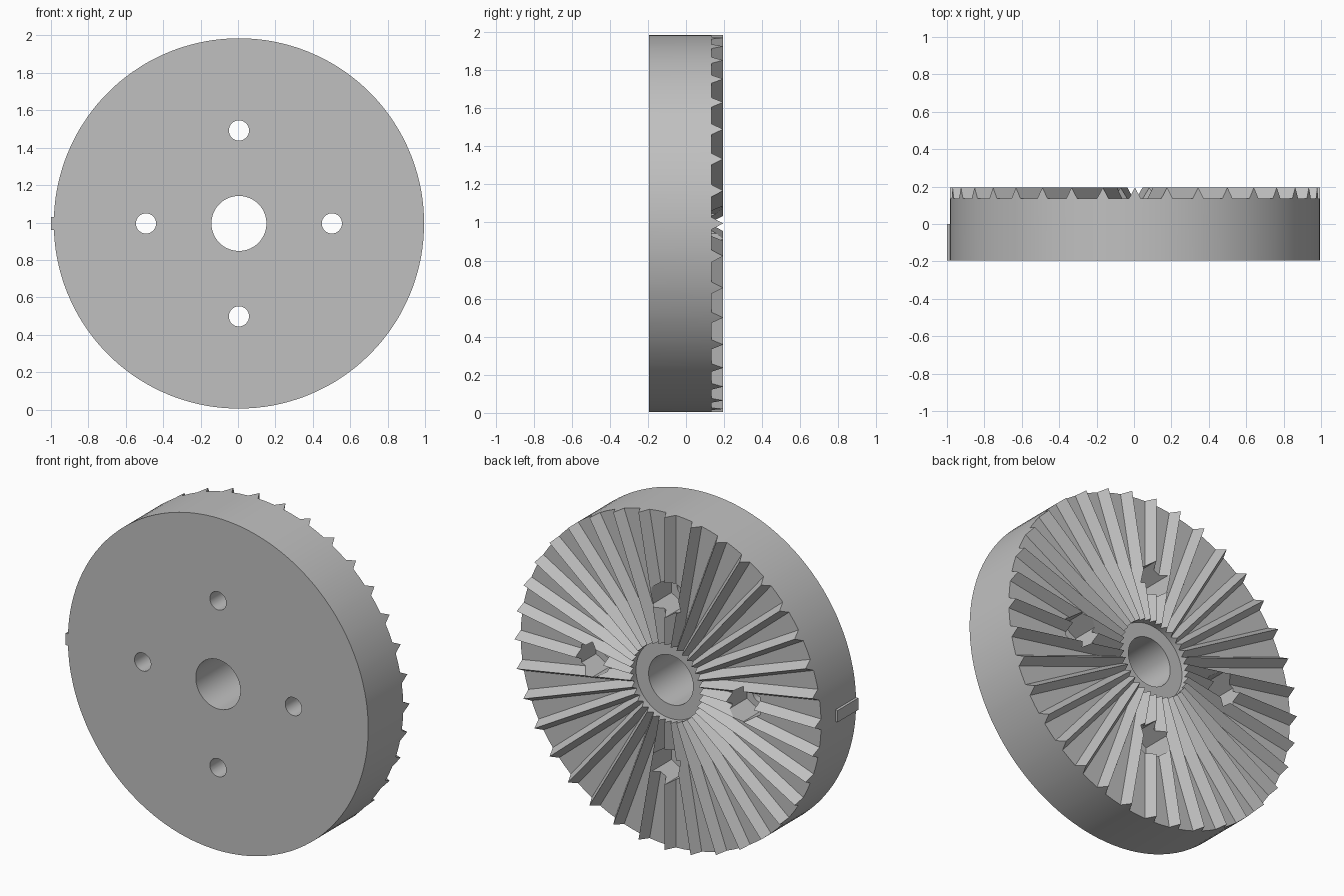
import bpy
import bmesh
from math import sin, cos, pi, radians, sqrt
from mathutils import Matrix, Vector

if "Cube" in bpy.data.objects:
    bpy.data.objects.remove(bpy.data.objects["Cube"], do_unlink=True)

# Main dimensions
CX, CZ = 0.005, 0.995
RADIUS, RING, BORE = 0.99, 0.23, 0.147
FRONT, FLOOR, RIDGE = -0.195, 0.135, 0.06
HALF_WIDTH = 0.032
RIDGES = 36
STEP = 2 * pi / RIDGES
CENTRE = Vector((CX, 0, CZ))

grey = bpy.data.materials.new("plain_grey")
grey.use_nodes = True
GREY = (0.53, 0.53, 0.53, 1)
grey.diffuse_color = GREY
grey.node_tree.nodes["Principled BSDF"].inputs["Base Color"].default_value = GREY


def make_object(name, bm):
    bmesh.ops.remove_doubles(bm, verts=bm.verts, dist=1e-5)
    bmesh.ops.recalc_face_normals(bm, faces=bm.faces)
    mesh = bpy.data.meshes.new(name)
    bm.to_mesh(mesh)
    bm.free()
    mesh.materials.append(grey)
    obj = bpy.data.objects.new(name, mesh)
    bpy.context.collection.objects.link(obj)
    return obj


def half_sector():
    """Faces of half a ridge and half a groove, as (along, across, y)."""
    a = STEP / 2

    def ray(r, y):
        return (r * cos(a), r * sin(a), y)

    top = FLOOR + RIDGE
    meet = HALF_WIDTH / sin(a)
    valley = FLOOR + RIDGE * (1 - RING * sin(a) / HALF_WIDTH)
    foot_u = sqrt(RADIUS ** 2 - HALF_WIDTH ** 2)
    crest_in, crest_out = (RING, 0, top), (RADIUS, 0, top)
    foot, foot_f = (foot_u, HALF_WIDTH, FLOOR), (foot_u, HALF_WIDTH, FRONT)
    rim, rim_f = ray(RADIUS, FLOOR), ray(RADIUS, FRONT)
    mid, dip = ray(meet, FLOOR), ray(RING, valley)
    ring_a, ring_b = (RING, 0, FLOOR), ray(RING, FLOOR)
    bore_a, bore_b = (BORE, 0, FLOOR), ray(BORE, FLOOR)
    bore_af, bore_bf = (BORE, 0, FRONT), ray(BORE, FRONT)
    edge_f = (RADIUS, 0, FRONT)
    return [
        (crest_in, crest_out, foot, mid, dip),       # ridge flank
        (mid, foot, rim),                            # groove floor
        (crest_in, dip, ring_b, ring_a),             # serrated inner wall
        (ring_a, ring_b, bore_b, bore_a),            # flat ring
        (bore_a, bore_b, bore_bf, bore_af),          # bore wall
        (bore_af, bore_bf, rim_f, foot_f, edge_f),   # front face
        (crest_out, foot, foot_f, edge_f),           # outer wall
        (foot, rim, rim_f, foot_f),
    ]


# Toothed disc, mirrored half sector repeated around the axis
bm = bmesh.new()
for i in range(RIDGES):
    c, s = cos(i * STEP), sin(i * STEP)
    for side in (1, -1):
        for face in half_sector():
            bm.faces.new([
                bm.verts.new((CX + u * c - side * v * s, y, CZ + u * s + side * v * c))
                for u, v, y in face])
disc = make_object("toothed_disc", bm)


def ring_of_cutters(name, radius, sides, y0, y1):
    """Four prisms along y, spaced around the axis."""
    bm = bmesh.new()
    for k in range(4):
        a = k * pi / 2
        pos = CENTRE + Vector((cos(a), 0, sin(a))) * 0.497
        pos.y = (y0 + y1) / 2
        # the first corner points along x
        turn = Matrix.Rotation(radians(90), 4, "X") @ Matrix.Rotation(radians(90), 4, "Z")
        if sides == 6:
            turn = turn @ Matrix.Rotation(radians(30), 4, "Z")
        bmesh.ops.create_cone(bm, cap_ends=True, segments=sides, radius1=radius,
                              radius2=radius, depth=y1 - y0,
                              matrix=Matrix.Translation(pos) @ turn)
    obj = make_object(name, bm)
    obj.hide_render = True
    return obj


# Bolt holes right through, hexagonal nut pockets from the back
bpy.context.view_layer.objects.active = disc
for cutter in (ring_of_cutters("bolt_hole_cutter", 0.054, 32, -0.4, 0.4),
               ring_of_cutters("nut_pocket_cutter", 0.105, 6, 0.0, 0.4)):
    mod = disc.modifiers.new("cut", "BOOLEAN")
    mod.operation = "DIFFERENCE"
    mod.solver = "EXACT"
    mod.object = cutter
    bpy.ops.object.modifier_apply(modifier=mod.name)
    bpy.data.objects.remove(cutter, do_unlink=True)

bpy.ops.object.select_all(action="DESELECT")
disc.select_set(True)
bpy.ops.object.shade_smooth_by_angle(angle=radians(20))

# Small index tab on the rim
bm = bmesh.new()
bmesh.ops.create_cube(bm, size=1, matrix=Matrix.Translation((-0.985, -0.0975, CZ))
                      @ Matrix.Diagonal((0.03, 0.195, 0.07, 1)))
make_object("index_tab", bm)
